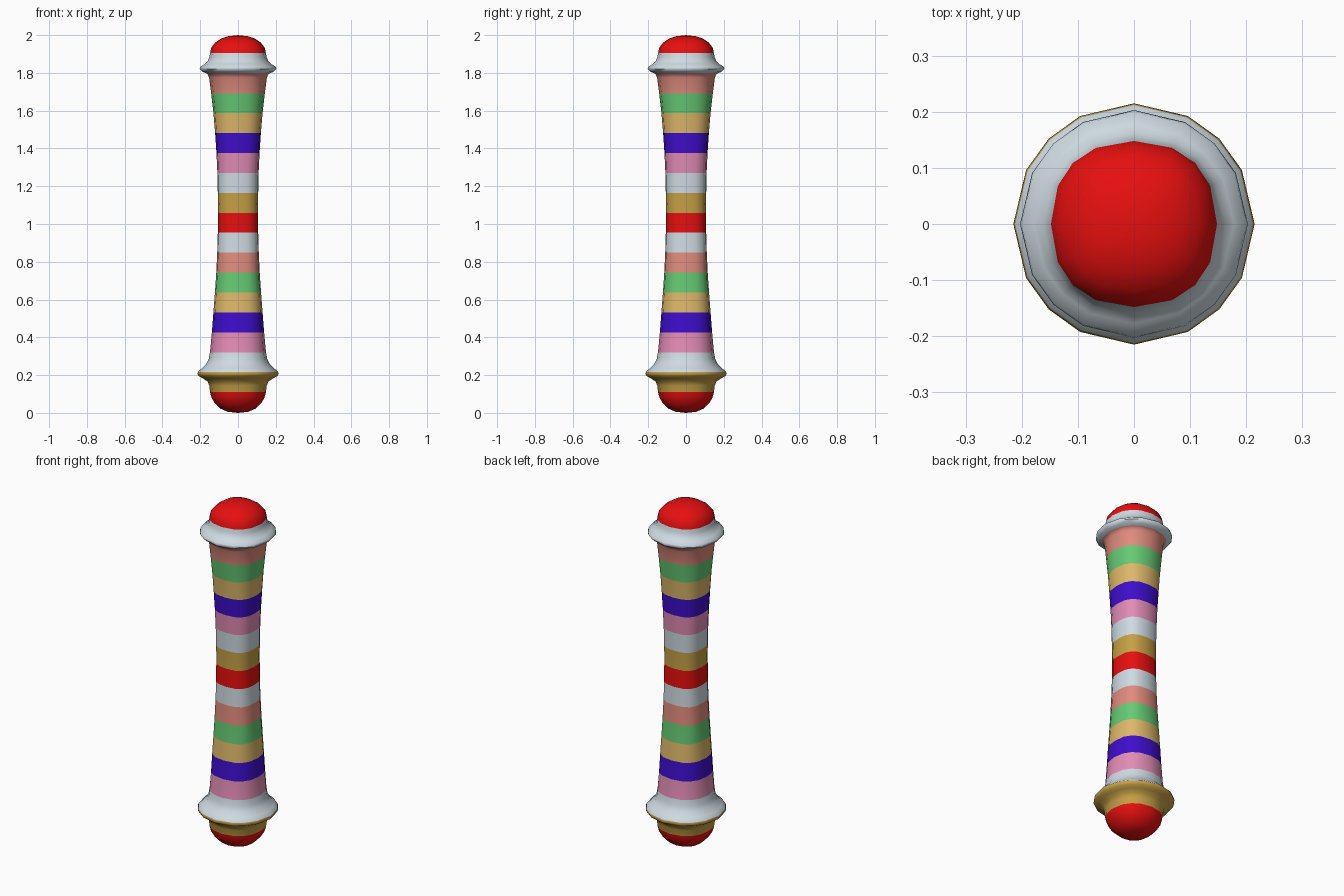
import bpy, bmesh, math

if "Cube" in bpy.data.objects:
    bpy.data.objects.remove(bpy.data.objects["Cube"])

def linear(c):
    c /= 255
    return c / 12.92 if c <= 0.04045 else ((c + 0.055) / 1.055) ** 2.4

# Stripe colours, bottom to top; the sequence repeats every nine stripes
COLOURS = {
    "red": (230, 15, 15), "gold": (198, 160, 70), "white": (207, 219, 226),
    "pink": (226, 140, 180), "blue": (62, 14, 204), "tan": (222, 184, 106),
    "green": (102, 202, 116), "salmon": (224, 140, 126),
}
SEQUENCE = ["red", "gold", "white", "pink", "blue", "tan", "green", "salmon", "white"]
BOTTOM, STEP, CUTS = 0.11, 0.1055, 18

# Profile: (height, radius along the axes, squareness of the cross-section)
PROFILE = [
    (0.006, 0.055, .03), (0.022, 0.092, .03), (0.05, 0.122, .03), (0.08, 0.14, .03),
    (0.11, 0.148, .03), (0.145, 0.152, .03), (0.167, 0.162, .02), (0.183, 0.187, .01),
    (0.195, 0.208, 0), (0.207, 0.215, 0), (0.219, 0.211, 0), (0.235, 0.192, 0),
    (0.26, 0.167, .01), (0.285, 0.155, .02), (0.323, 0.148, .03), (0.43, 0.138, .05),
    (0.533, 0.130, .07), (0.637, 0.122, .085), (0.743, 0.115, .095), (0.849, 0.110, .10),
    (0.955, 0.107, .10), (1.109, 0.106, .10), (1.268, 0.109, .10), (1.374, 0.114, .09),
    (1.48, 0.121, .08), (1.586, 0.130, .06), (1.692, 0.142, .04), (1.775, 0.153, .02),
    (1.795, 0.162, .01), (1.806, 0.188, 0), (1.82, 0.203, 0), (1.832, 0.200, 0),
    (1.846, 0.178, 0), (1.862, 0.161, .02), (1.882, 0.152, .03), (1.904, 0.148, .04),
    (1.935, 0.141, .04), (1.962, 0.119, .04), (1.982, 0.088, .04), (1.994, 0.052, .04),
]
corner = math.atan(0.5)
ANGLES = [q * math.pi / 2 + a for q in range(4)
          for a in (0, corner, math.pi / 4, math.pi / 2 - corner)]
N = len(ANGLES)

# Handle body: rounded-square rings bridged from end to end
bm = bmesh.new()
rings = []
for z, r, square in PROFILE:
    ring = []
    for a in ANGLES:
        d = r * (1 + square * math.sin(2 * a) ** 2)
        ring.append(bm.verts.new((d * math.cos(a), d * math.sin(a), z)))
    rings.append(ring)
for lo, hi in zip(rings, rings[1:]):
    for i in range(N):
        j = (i + 1) % N
        bm.faces.new((lo[i], lo[j], hi[j], hi[i]))

# Domed end poles
for ring, z in ((rings[0], 0.0), (rings[-1], 2.0)):
    pole = bm.verts.new((0, 0, z))
    for i in range(N):
        bm.faces.new((ring[i], ring[(i + 1) % N], pole))

# Cut the stripe borders, then colour faces by height
for k in range(CUTS):
    bmesh.ops.bisect_plane(bm, geom=bm.verts[:] + bm.edges[:] + bm.faces[:], dist=0.0008,
                           plane_co=(0, 0, BOTTOM + STEP * k), plane_no=(0, 0, 1))
bmesh.ops.recalc_face_normals(bm, faces=bm.faces[:])
names = list(COLOURS)
for f in bm.faces:
    z = f.calc_center_median().z
    band = max(0, math.floor((z - BOTTOM) / STEP) + 1)
    f.material_index = names.index(SEQUENCE[band % len(SEQUENCE)])

mesh = bpy.data.meshes.new("striped_handle")
bm.to_mesh(mesh)
bm.free()
for name, rgb in COLOURS.items():
    mat = bpy.data.materials.new(name)
    mat.diffuse_color = (*[linear(c) for c in rgb], 1)
    mat.use_nodes = True
    mat.node_tree.nodes["Principled BSDF"].inputs["Base Color"].default_value = mat.diffuse_color
    mesh.materials.append(mat)
obj = bpy.data.objects.new("striped_handle", mesh)
bpy.context.collection.objects.link(obj)
bpy.context.view_layer.objects.active = obj
obj.select_set(True)
bpy.ops.object.shade_smooth_by_angle(angle=math.radians(60))
